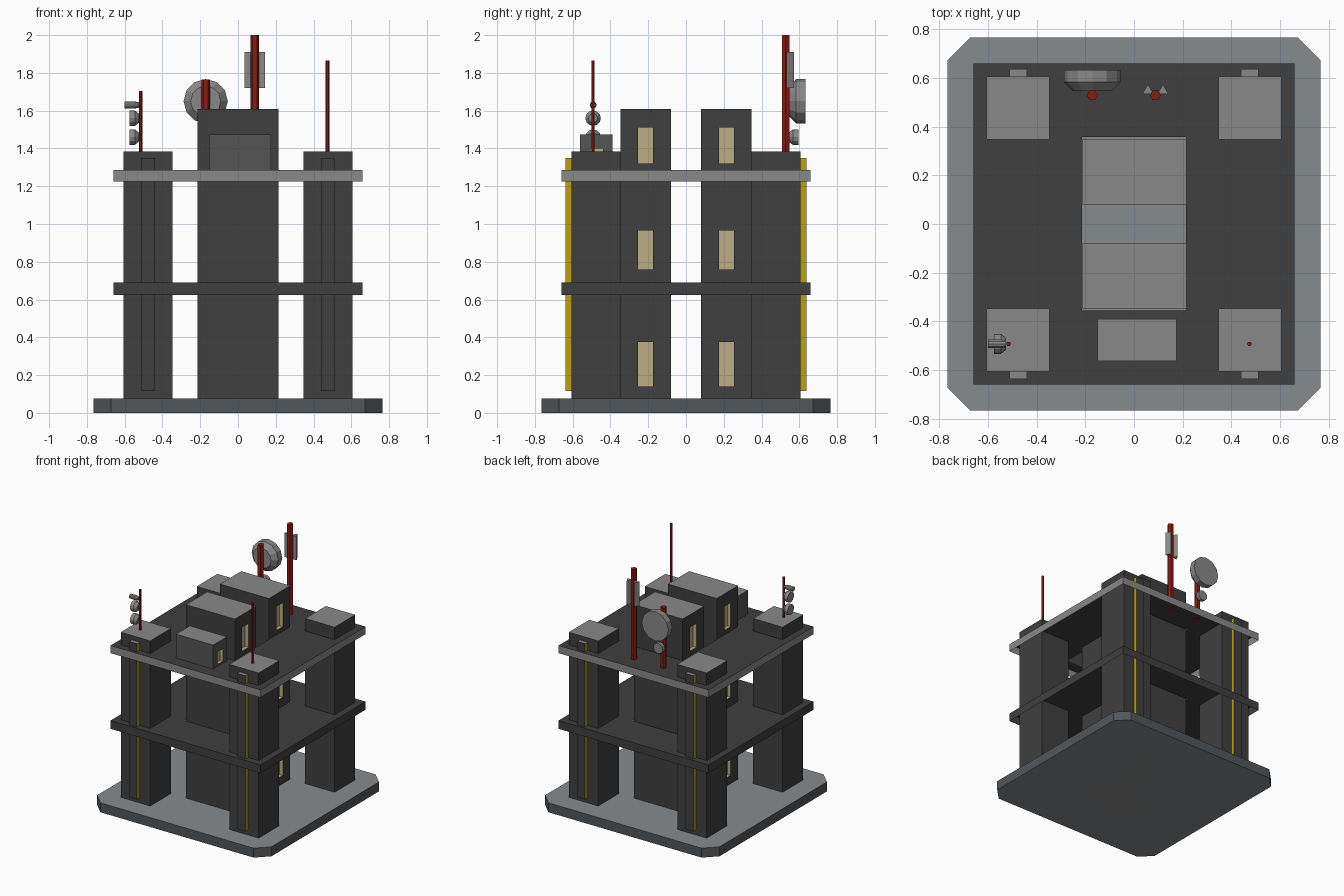
import bpy, bmesh, math
from mathutils import Vector

if "Cube" in bpy.data.objects:
    bpy.data.objects.remove(bpy.data.objects["Cube"])


def material(name, r, g, b):
    m = bpy.data.materials.new(name)
    m.diffuse_color = (r, g, b, 1)
    m.use_nodes = True
    m.node_tree.nodes["Principled BSDF"].inputs["Base Color"].default_value = m.diffuse_color
    return m


DARK = material("dark_concrete", 0.05, 0.05, 0.05)
MID = material("mid_grey", 0.09, 0.09, 0.09)
GREY = material("light_grey", 0.25, 0.25, 0.25)
BASE = material("blue_grey", 0.24, 0.26, 0.275)
BASE_SIDE = material("dark_blue_grey", 0.085, 0.095, 0.1)
YELLOW = material("yellow_light", 0.5, 0.36, 0.006)
TAN = material("tan_glow", 0.52, 0.42, 0.23)
RED = material("red_paint", 0.25, 0.012, 0.008)


def finish(name, bm, mats, recalc=True):
    if recalc:
        bmesh.ops.recalc_face_normals(bm, faces=bm.faces)
    me = bpy.data.meshes.new(name)
    bm.to_mesh(me)
    bm.free()
    for m in mats:
        me.materials.append(m)
    ob = bpy.data.objects.new(name, me)
    bpy.context.collection.objects.link(ob)
    return ob


def add_prism(bm, pts, z0, z1):
    lo = [bm.verts.new((x, y, z0)) for x, y in pts]
    hi = [bm.verts.new((x, y, z1)) for x, y in pts]
    bm.faces.new(lo)
    bm.faces.new(hi)
    n = len(pts)
    for i in range(n):
        j = (i + 1) % n
        bm.faces.new((lo[i], lo[j], hi[j], hi[i])).material_index = 1


def rect(x, y):
    return [(x[0], y[0]), (x[1], y[0]), (x[1], y[1]), (x[0], y[1])]


def add_box(bm, x, y, z):
    add_prism(bm, rect(x, y), *z)


def box(name, x, y, z, top, side_x, side_y):
    """Box with separate materials for its top, x-facing and y-facing sides."""
    mats = list(dict.fromkeys((top, side_x, side_y)))
    bm = bmesh.new()
    add_box(bm, x, y, z)
    bmesh.ops.recalc_face_normals(bm, faces=bm.faces)
    for f in bm.faces:
        n = f.normal
        mat = side_x if abs(n.x) > 0.9 else side_y if abs(n.y) > 0.9 else top
        f.material_index = mats.index(mat)
    return finish(name, bm, mats)


def floor_shell(name, z0, z1, top, side):
    """Floor open underneath: a top sheet around the shaft and an outer skirt."""
    e = 0.658
    bm = bmesh.new()
    outer = [bm.verts.new((x, y, z1)) for x, y in rect((-e, e), (-e, e))]
    inner = [bm.verts.new((x, y, z1)) for x, y in rect((-0.214, 0.214), (-0.354, 0.356))]
    lower = [bm.verts.new((v.co.x, v.co.y, z0)) for v in outer]
    for i in range(4):
        j = (i + 1) % 4
        bm.faces.new((outer[i], outer[j], inner[j], inner[i]))
        bm.faces.new((lower[i], lower[j], outer[j], outer[i])).material_index = 1
    finish(name, bm, [top, side], recalc=False)


def cut(ob, cutter):
    ob.data.materials.append(cutter.data.materials[0])
    mod = ob.modifiers.new("opening", 'BOOLEAN')
    mod.operation = 'DIFFERENCE'
    mod.solver = 'EXACT'
    mod.material_mode = 'TRANSFER'
    mod.object = cutter


def lathe(name, origin, axis, rings, sides, mat):
    """Faceted round part: rings of (distance, radius) along an axis."""
    rot = Vector((0, 0, 1)).rotation_difference(Vector(axis))
    bm = bmesh.new()
    loops = []
    for t, r in rings:
        loop = []
        for i in range(sides):
            a = 2 * math.pi * i / sides
            p = rot @ Vector((r * math.cos(a), r * math.sin(a), t))
            loop.append(bm.verts.new(p + Vector(origin)))
        loops.append(loop)
    for a, b in zip(loops, loops[1:]):
        for i in range(sides):
            j = (i + 1) % sides
            bm.faces.new((a[i], a[j], b[j], b[i]))
    bm.faces.new(loops[0])
    bm.faces.new(loops[-1])
    return finish(name, bm, [mat])


# Chamfered base plate
E, C = 0.765, 0.673
bm = bmesh.new()
add_prism(bm, [(-C, -E), (C, -E), (E, -C), (E, C), (C, E), (-C, E), (-E, C), (-E, -C)], 0, 0.075)
finish("base_plate", bm, [BASE, BASE_SIDE])

# Window and door recesses, tan inside
bm = bmesh.new()
for sx in (-1, 1):
    for sy in (-1, 1):
        for z in ((0.14, 0.376), (0.76, 0.966), (1.32, 1.51)):
            add_box(bm, sorted((sx * 0.185, sx * 0.26)), sorted((sy * 0.174, sy * 0.254)), z)
add_box(bm, (0.15, 0.183), (-0.505, -0.44), (1.3, 1.4))
for f in bm.faces:
    f.material_index = 0
windows = finish("window_cutter", bm, [TAN])
windows.hide_render = True

# Two central towers
for side, sy in (("front", -1), ("back", 1)):
    tower = box(side + "_tower", (-0.214, 0.215), sorted((sy * 0.08, sy * 0.347)),
                (0, 1.61), GREY, DARK, DARK)
    cut(tower, windows)

# Rooftop hut
hut = box("rooftop_hut", (-0.15, 0.175), (-0.562, -0.389), (1.28, 1.475), GREY, MID, MID)
cut(hut, windows)

# Middle floor and roof deck
floor_shell("middle_floor", 0.625, 0.69, DARK, DARK)
floor_shell("roof_deck", 1.225, 1.285, DARK, GREY)

# Corner pillars with light strips
for sx, h in ((-1, "left"), (1, "right")):
    for sy, d in ((-1, "front"), (1, "back")):
        box(f"{d}_{h}_pillar", sorted((sx * 0.347, sx * 0.605)), sorted((sy * 0.347, sy * 0.605)),
            (0.07, 1.385), GREY, DARK, DARK)
        box(f"{d}_{h}_light_strip", sorted((sx * 0.44, sx * 0.51)), sorted((sy * 0.6, sy * 0.637)),
            (0.115, 1.35), GREY, YELLOW, DARK)

# Antenna poles
lathe("tall_mast", (0.088, 0.528, 1.28), (0, 0, 1), [(0, 0.023), (0.72, 0.023)], 6, RED)
lathe("dish_mast", (-0.171, 0.528, 1.28), (0, 0, 1), [(0, 0.023), (0.485, 0.023)], 6, RED)
lathe("front_right_whip", (0.474, -0.492, 1.38), (0, 0, 1), [(0, 0.01), (0.485, 0.01)], 6, RED)
lathe("front_left_whip", (-0.515, -0.492, 1.38), (0, 0, 1), [(0, 0.01), (0.325, 0.01)], 6, RED)

# Triangular panels on the tall mast
for sx, h in ((-1, "left"), (1, "right")):
    cx = 0.088 + sx * 0.031
    bm = bmesh.new()
    add_prism(bm, [(cx - 0.023, 0.533), (cx + 0.023, 0.533), (cx, 0.573)], 1.72, 1.91)
    finish(h + "_antenna_panel", bm, [GREY, GREY])

# Dishes on the back mast
lathe("large_dish", (-0.171, 0.545, 1.65), (0, 1, 0),
      [(0, 0.08), (0.038, 0.117), (0.087, 0.117)], 12, GREY)
SMALL = [(0, 0.024), (0.021, 0.041), (0.05, 0.041)]
lathe("small_back_dish", (-0.171, 0.545, 1.46), (0, 1, 0), SMALL, 12, GREY)

# Dishes and lamp on the front left whip
for i, z in enumerate((1.46, 1.56)):
    lathe(f"small_front_dish_{i + 1}", (-0.525, -0.492, z), (-1, 0, 0), SMALL, 12, GREY)
lathe("whip_lamp", (-0.525, -0.492, 1.63), (-1, 0, 0), [(0, 0.014), (0.02, 0.018), (0.075, 0.018)], 10, GREY)
